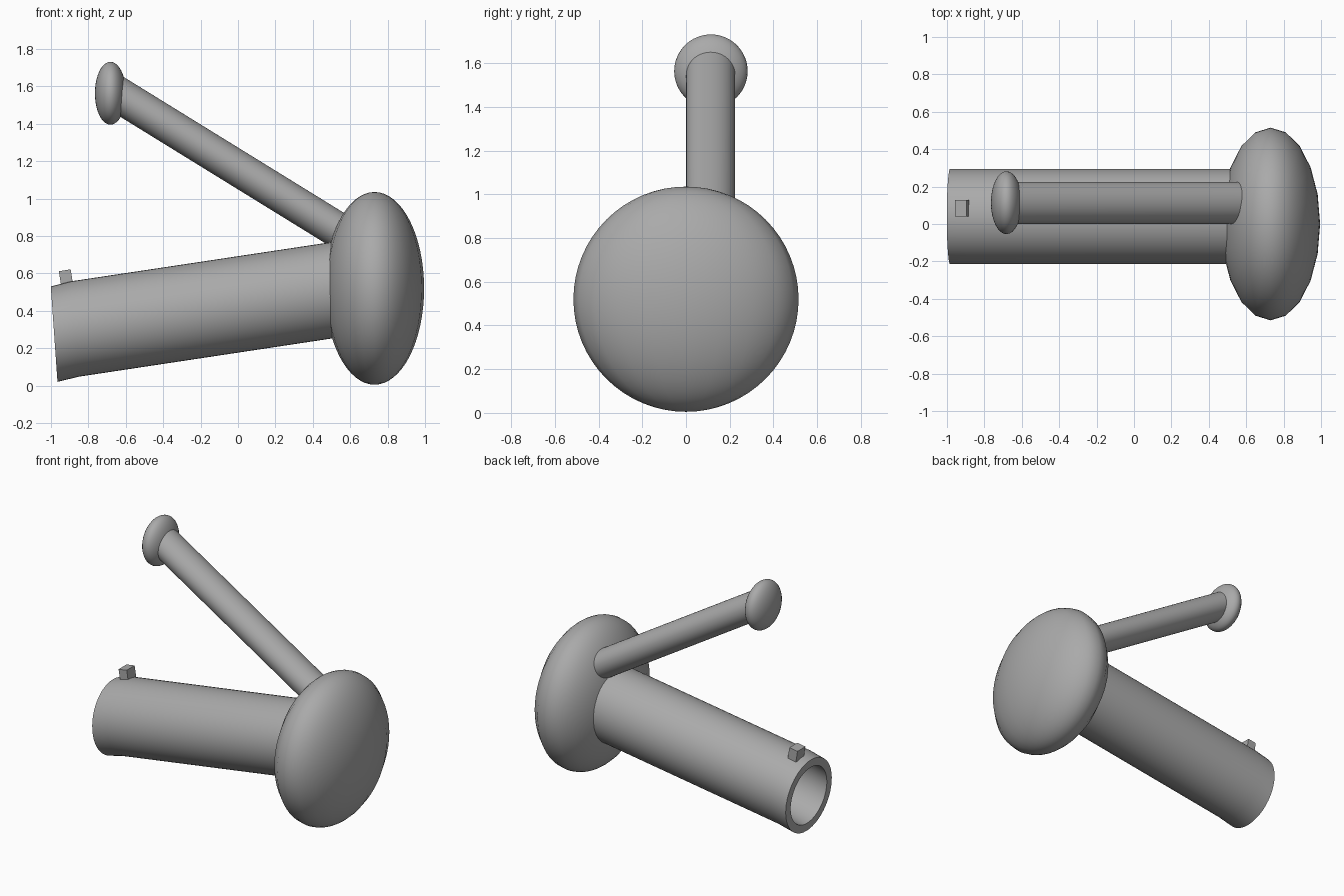
import bpy, bmesh, math

if "Cube" in bpy.data.objects:
    bpy.data.objects.remove(bpy.data.objects["Cube"])

grey = bpy.data.materials.new("plain grey")
grey.diffuse_color = (0.4, 0.4, 0.4, 1)
grey.use_nodes = True
grey.node_tree.nodes["Principled BSDF"].inputs["Base Color"].default_value = grey.diffuse_color


def finish(obj, angle=40):
    obj.data.materials.append(grey)
    bpy.ops.object.select_all(action='DESELECT')
    obj.select_set(True)
    bpy.context.view_layer.objects.active = obj
    bpy.ops.object.shade_smooth_by_angle(angle=math.radians(angle))


def ellipsoid(name, loc, scale, segments, rings):
    bpy.ops.mesh.primitive_uv_sphere_add(segments=segments, ring_count=rings, radius=1, location=loc)
    obj = bpy.context.object
    obj.name = name
    obj.scale = scale
    finish(obj)


def loft(name, sections, n=48, closed=False):
    """Skin round sections: (x, y, z, radius, lean of the section in x per unit z)."""
    bm = bmesh.new()
    rings = []
    for x, y, z, r, lean in sections:
        ring = []
        for i in range(n):
            a = 2 * math.pi * i / n
            dz = r * math.sin(a)
            ring.append(bm.verts.new((x + lean * dz, y + r * math.cos(a), z + dz)))
        rings.append(ring)
    pairs = list(zip(rings, rings[1:]))
    if closed:
        pairs.append((rings[-1], rings[0]))
    else:
        bm.faces.new(rings[0])
        bm.faces.new(rings[-1])
    for a, b in pairs:
        for i in range(n):
            j = (i + 1) % n
            bm.faces.new((a[i], a[j], b[j], b[i]))
    bmesh.ops.recalc_face_normals(bm, faces=bm.faces)
    mesh = bpy.data.meshes.new(name)
    bm.to_mesh(mesh)
    bm.free()
    obj = bpy.data.objects.new(name, mesh)
    bpy.context.collection.objects.link(obj)
    finish(obj)


# Flattened ball at the right end and small knob on the handle
ellipsoid("end_ball", (0.73, 0, 0.52), (0.265, 0.515, 0.515), 20, 32)
ellipsoid("handle_knob", (-0.682, 0.114, 1.563), (0.083, 0.168, 0.168), 32, 32)

# Hollow barrel: outer wall out to the mouth, then back along the bore
loft("barrel", [
    (0.65, 0.04, 0.532, 0.255, -0.07),
    (-0.87, 0.04, 0.303, 0.255, -0.08),
    (-0.983, 0.04, 0.275, 0.255, -0.07),
    (-0.983, 0.04, 0.275, 0.2, -0.07),
    (-0.87, 0.04, 0.303, 0.2, -0.08),
    (0.65, 0.04, 0.532, 0.2, -0.07),
], closed=True)

# Slanted handle
loft("handle", [
    (-0.66, 0.113, 1.568, 0.112, 0),
    (0.65, 0.113, 0.76, 0.112, 0),
])

# Sight block on top of the mouth
bpy.ops.mesh.primitive_cube_add(size=1, location=(-0.92, 0.085, 0.577), rotation=(0, math.radians(-9), 0))
sight = bpy.context.object
sight.name = "sight_block"
sight.scale = (0.064, 0.088, 0.08)
finish(sight, 30)
